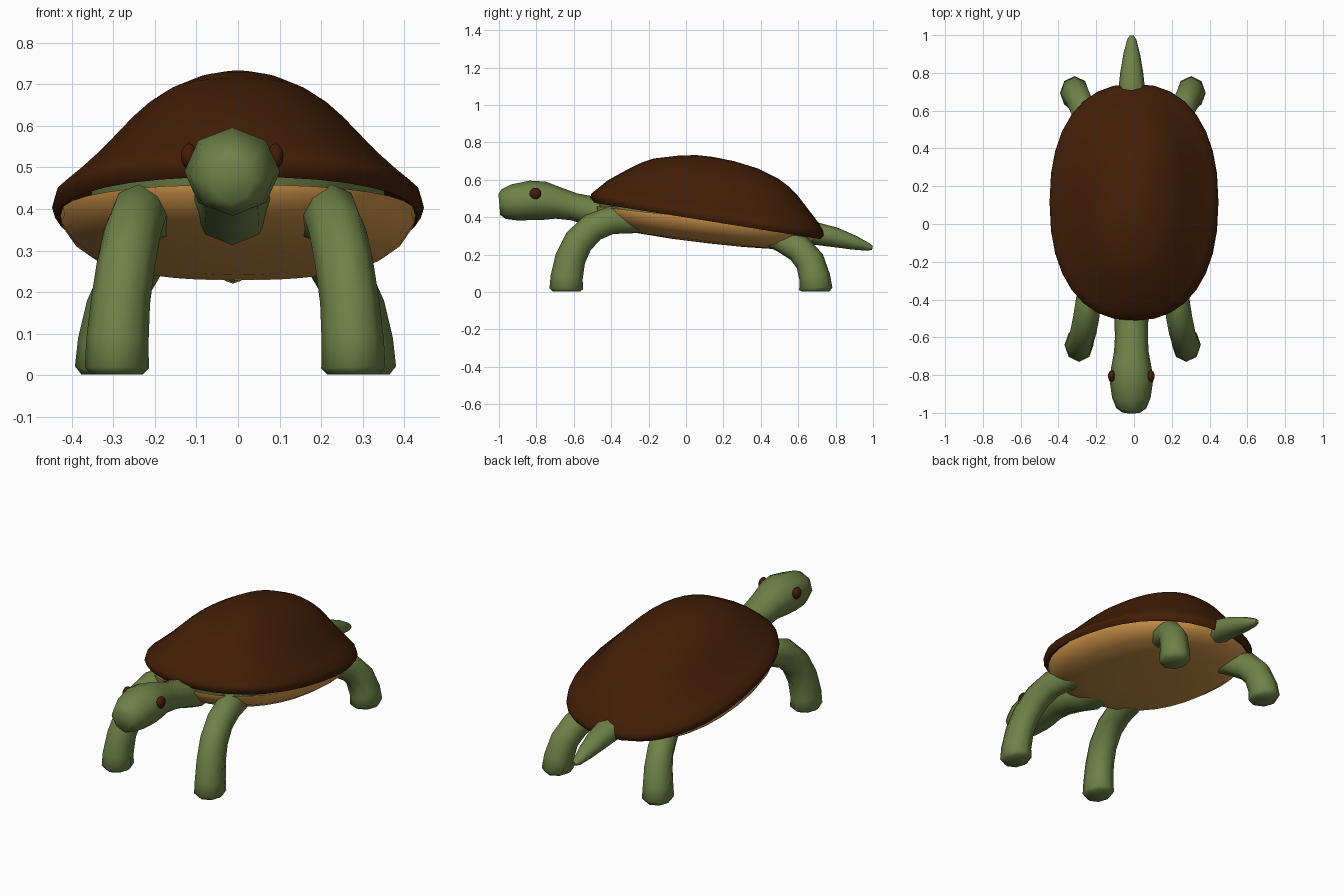
import bpy, bmesh, math
from mathutils import Vector


def material(name, rgb):
    m = bpy.data.materials.new(name)
    m.diffuse_color = (*rgb, 1)
    return m


BROWN = material("shell brown", (0.056, 0.0135, 0.002))
TAN = material("belly tan", (0.65, 0.31, 0.07))
GREEN = material("skin green", (0.158, 0.222, 0.064))
EYE = material("eye brown", (0.062, 0.012, 0.003))


def loft(name, rings, mat, cap_start=True, cap_end=True, angle=60):
    """Skin a list of equal-length point rings into one object."""
    bm = bmesh.new()
    loops = [[bm.verts.new(p) for p in ring] for ring in rings]
    n = len(loops[0])
    for a, b in zip(loops, loops[1:]):
        for i in range(n):
            j = (i + 1) % n
            bm.faces.new((a[i], a[j], b[j], b[i]))
    if cap_start:
        bm.faces.new(loops[0][::-1])
    if cap_end:
        bm.faces.new(loops[-1])
    bmesh.ops.recalc_face_normals(bm, faces=bm.faces)
    return finish(name, bm, mat, angle)


def finish(name, bm, mat, angle=60):
    me = bpy.data.meshes.new(name)
    bm.to_mesh(me)
    bm.free()
    ob = bpy.data.objects.new(name, me)
    bpy.context.collection.objects.link(ob)
    me.materials.append(mat)
    bpy.ops.object.select_all(action='DESELECT')
    ob.select_set(True)
    bpy.context.view_layer.objects.active = ob
    bpy.ops.object.shade_smooth_by_angle(angle=math.radians(angle))
    return ob


def oval(fx, fy, cy, h, slope=-0.16, n=32):
    """Slightly squared oval, sheared down towards the tail."""
    pts = []
    for i in range(n):
        a = 2 * math.pi * i / n
        c, s = math.cos(a), math.sin(a)
        x = 0.447 * fx * math.copysign(abs(c) ** 0.87, c)
        y = cy + 0.627 * fy * math.copysign(abs(s) ** 0.87, s)
        pts.append((x, y, 0.398 + slope * (y - 0.115) + h))
    return pts


def limb(name, stations, mat, side=1, shift=0.0, sides=8):
    """Tube through stations (x, y, z, half width, half depth)."""
    pts = [Vector((side * s[0] + shift, s[1], s[2])) for s in stations]
    rings = []
    for i, p in enumerate(pts):
        prev, nxt = pts[max(i - 1, 0)], pts[min(i + 1, len(pts) - 1)]
        t = (nxt - prev).normalized()
        u = Vector((1, 0, 0))
        u = (u - t * u.dot(t)).normalized()
        v = t.cross(u)
        rx, rd = stations[i][3:]
        rings.append([p + u * rx * math.cos(k * 2 * math.pi / sides)
                      + v * rd * math.sin(k * 2 * math.pi / sides)
                      for k in range(sides)])
    return loft(name, rings, mat)


# Domed shell with a rolled rim: (width, length, centre y, height)
dome = [(0.92, 0.92, 0.115, 0.0), (0.965, 0.97, 0.115, -0.018),
        (1, 1, 0.115, 0.005), (0.985, 0.99, 0.115, 0.03),
        (0.9, 0.945, 0.12, 0.062), (0.77, 0.865, 0.125, 0.115),
        (0.60, 0.71, 0.148, 0.2), (0.51, 0.625, 0.155, 0.238),
        (0.41, 0.53, 0.16, 0.27), (0.26, 0.34, 0.17, 0.306),
        (0.12, 0.16, 0.155, 0.325), (0.01, 0.01, 0.14, 0.329)]
loft("shell", [oval(*r) for r in dome], BROWN, cap_start=False)

# Shallow belly plate, tilted a little less than the shell rim
belly = [(0.955, -0.008), (0.95, -0.03), (0.885, -0.072), (0.8, -0.1),
         (0.6, -0.126), (0.3, -0.135), (0.01, -0.137)]
loft("belly", [oval(f, f, 0.115, h, -0.115) for f, h in belly], TAN,
     cap_start=False)

# Green body filling the gap between the shell and the belly plate
loft("body", [oval(0.8, 0.9, 0.10, -0.045), oval(0.8, 0.925, 0.10, 0.02)],
     GREEN)

# Head and neck in one tube, snout first
limb("head_and_neck", [
    (0, -0.998, 0.468, 0.048, 0.056), (0, -0.975, 0.470, 0.080, 0.080),
    (0, -0.92, 0.480, 0.102, 0.097), (0, -0.83, 0.490, 0.115, 0.106),
    (0, -0.76, 0.488, 0.107, 0.103), (0, -0.68, 0.475, 0.092, 0.084),
    (0, -0.60, 0.456, 0.087, 0.074), (0, -0.50, 0.433, 0.090, 0.078),
    (0, -0.38, 0.402, 0.092, 0.090), (0, -0.25, 0.390, 0.08, 0.07)],
    GREEN, shift=-0.014)

# Tail tapering to a rounded tip
limb("tail", [
    (0, 0.55, 0.320, 0.075, 0.055), (0, 0.70, 0.312, 0.072, 0.060),
    (0, 0.80, 0.292, 0.061, 0.053), (0, 0.90, 0.264, 0.044, 0.038),
    (0, 0.975, 0.241, 0.025, 0.021), (0, 0.997, 0.236, 0.011, 0.010)],
    GREEN, shift=-0.012)

# Legs, foot first, bending into the body
front = [
    (0.284, -0.640, 0.002, 0.062, 0.072), (0.284, -0.640, 0.018, 0.077, 0.090),
    (0.283, -0.638, 0.080, 0.075, 0.086), (0.275, -0.618, 0.180, 0.071, 0.082),
    (0.262, -0.575, 0.270, 0.070, 0.080), (0.247, -0.500, 0.345, 0.069, 0.077),
    (0.232, -0.400, 0.385, 0.068, 0.075), (0.208, -0.280, 0.380, 0.062, 0.066),
    (0.190, -0.180, 0.365, 0.040, 0.040)]
rear = [
    (0.308, 0.694, 0.002, 0.062, 0.072), (0.308, 0.694, 0.018, 0.078, 0.089),
    (0.304, 0.688, 0.080, 0.075, 0.083), (0.288, 0.662, 0.165, 0.071, 0.079),
    (0.262, 0.605, 0.232, 0.069, 0.075), (0.230, 0.510, 0.278, 0.066, 0.064),
    (0.200, 0.420, 0.300, 0.050, 0.045)]
for side, label in ((1, "right"), (-1, "left")):
    limb("front_leg_" + label, front, GREEN, side, -0.007)
    limb("rear_leg_" + label, rear, GREEN, side, -0.006)

    # Small flattened eye set in the side of the head
    bm = bmesh.new()
    bmesh.ops.create_uvsphere(bm, u_segments=10, v_segments=6, radius=0.031)
    for v in bm.verts:
        v.co = Vector((v.co.x * 0.65 - 0.014 + side * 0.104,
                       v.co.y - 0.805, v.co.z + 0.527))
    finish("eye_" + label, bm, EYE)
